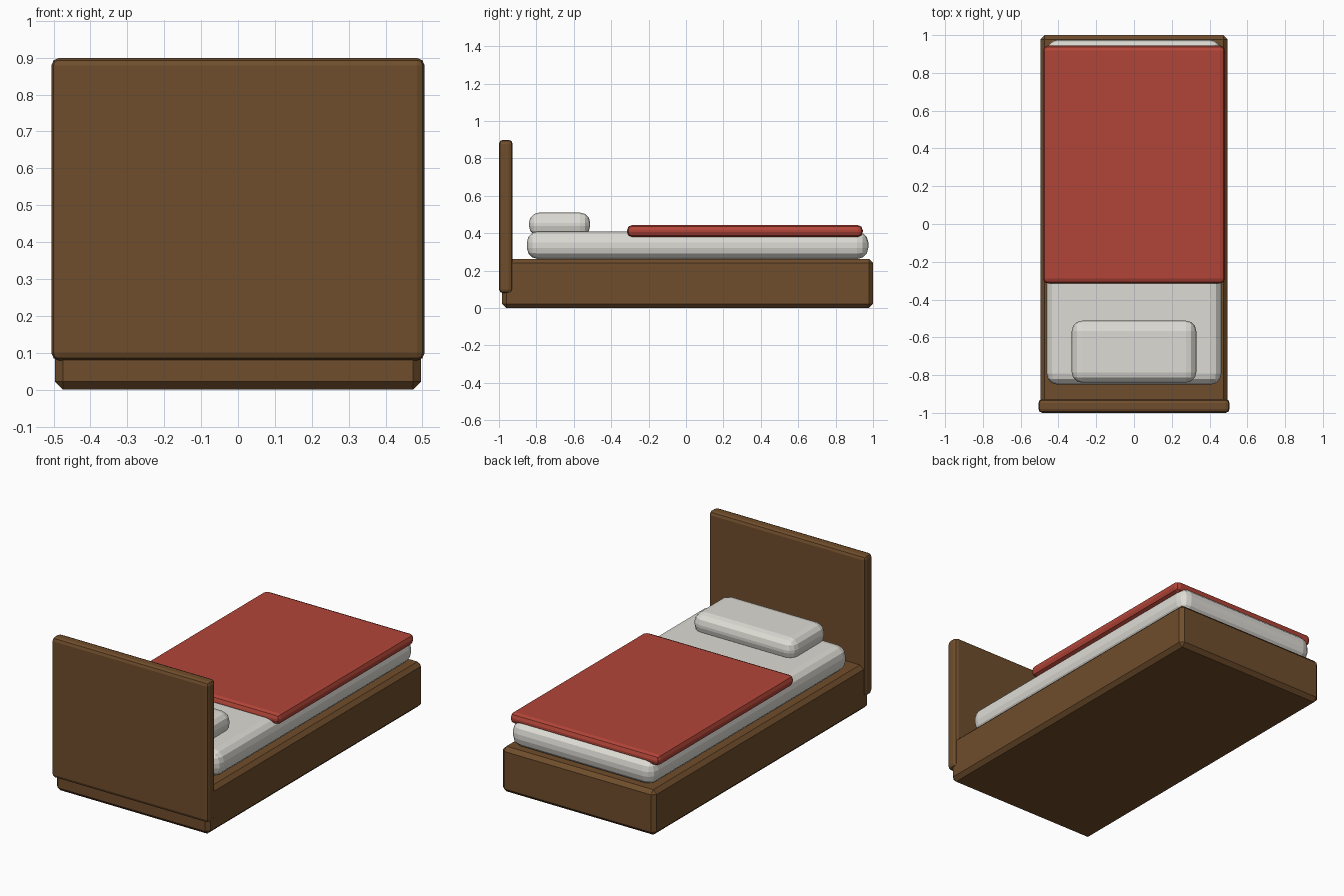
import bpy
import bmesh

if "Cube" in bpy.data.objects:
    bpy.data.objects.remove(bpy.data.objects["Cube"])


def material(name, rgb):
    m = bpy.data.materials.new(name)
    m.diffuse_color = (*rgb, 1)
    m.use_nodes = True
    m.node_tree.nodes["Principled BSDF"].inputs["Base Color"].default_value = m.diffuse_color
    return m


def rounded_box(name, x, y, z, bevel, segments, mat):
    """Bevelled box spanning the given (min, max) ranges."""
    spans = (x, y, z)
    bm = bmesh.new()
    bmesh.ops.create_cube(bm, size=1)
    for v in bm.verts:
        v.co = [(a + b) / 2 + c * (b - a) for (a, b), c in zip(spans, v.co)]
    bmesh.ops.bevel(bm, geom=bm.edges[:], offset=bevel, segments=segments,
                    profile=0.5, affect='EDGES')
    mesh = bpy.data.meshes.new(name)
    bm.to_mesh(mesh)
    bm.free()
    mesh.materials.append(mat)
    obj = bpy.data.objects.new(name, mesh)
    bpy.context.collection.objects.link(obj)
    return obj


wood = material("wood", (0.16, 0.075, 0.025))
linen = material("linen", (0.72, 0.71, 0.66))
red = material("red_cloth", (0.45, 0.06, 0.04))

# Wooden base and headboard
rounded_box("bed_base", (-0.496, 0.496), (-0.983, 1.0), (0, 0.263), 0.022, 1, wood)
rounded_box("headboard", (-0.506, 0.506), (-1.0, -0.927), (0.079, 0.899), 0.021, 2, wood)

# Bedding
rounded_box("mattress", (-0.463, 0.463), (-0.851, 0.975), (0.262, 0.41), 0.06, 3, linen)
rounded_box("pillow", (-0.33, 0.33), (-0.84, -0.512), (0.384, 0.51), 0.055, 3, linen)
rounded_box("blanket", (-0.482, 0.482), (-0.315, 0.945), (0.38, 0.443), 0.026, 2, red)
